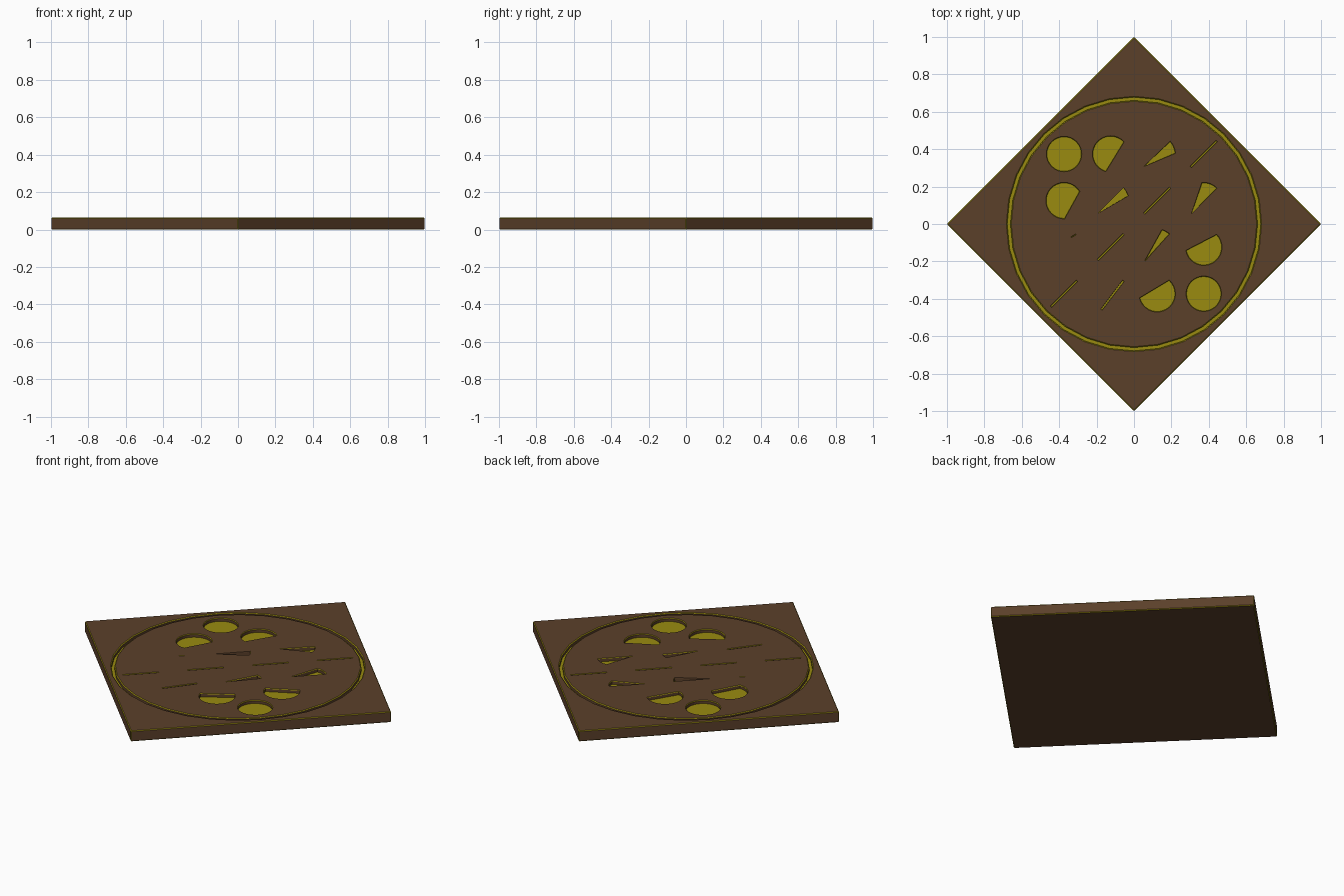
import bpy, bmesh
from math import cos, sin, radians, pi
from mathutils import Vector

if "Cube" in bpy.data.objects:
    bpy.data.objects.remove(bpy.data.objects["Cube"])

H, FLOOR, RIM = 0.063, 0.043, 0.004


def material(name, rgb):
    m = bpy.data.materials.new(name)
    m.diffuse_color = (*rgb, 1)
    m.use_nodes = True
    m.node_tree.nodes["Principled BSDF"].inputs["Base Color"].default_value = m.diffuse_color
    return m


brown = material("brown", (0.105, 0.051, 0.023))
olive = material("olive", (0.32, 0.26, 0.005))


def circle(r, n, cx=0, cy=0):
    return [Vector((cx + r * cos(2 * pi * i / n), cy + r * sin(2 * pi * i / n))) for i in range(n)]


def arcs(cx, cy, r, spans):
    # outline made of circle arcs joined by straight chords
    pts = []
    for a, b in spans:
        n = max(1, round((b - a) / 12))
        steps = [a] if a == b else [a + (b - a) * i / n for i in range(n + 1)]
        pts += [Vector((cx + r * cos(radians(t)), cy + r * sin(radians(t)))) for t in steps]
    return pts


def inset(pts, d):
    # move each outline point inwards along its averaged normal
    out = []
    for i, p in enumerate(pts):
        e1 = (p - pts[i - 1]).normalized()
        e2 = (pts[(i + 1) % len(pts)] - p).normalized()
        n = Vector((-(e1 + e2).y, (e1 + e2).x))
        out.append(p + n.normalized() * d if n.length > 1e-6 else p.copy())
    return out


def loft(bm, loops, closed=False):
    rings = [[bm.verts.new((p.x, p.y, z)) for p in pts] for pts, z in loops]
    pairs = list(zip(rings, rings[1:]))
    if closed:
        pairs.append((rings[-1], rings[0]))
    else:
        bm.faces.new(rings[0][::-1])
        bm.faces.new(rings[-1])
    for a, b in pairs:
        for i in range(len(a)):
            j = (i + 1) % len(a)
            bm.faces.new((a[i], a[j], b[j], b[i]))


def finish(bm, name):
    bmesh.ops.recalc_face_normals(bm, faces=bm.faces)
    me = bpy.data.meshes.new(name)
    bm.to_mesh(me)
    bm.free()
    ob = bpy.data.objects.new(name, me)
    bpy.context.collection.objects.link(ob)
    return ob


# diamond slab with fine chamfers on every edge
bm = bmesh.new()
loft(bm, [(circle(1.0, 4), 0), (circle(1.0, 4), H)])
bmesh.ops.bevel(bm, geom=list(bm.edges), offset=0.004, segments=1, affect='EDGES')
slab = finish(bm, "slab")

# pockets: four by four grid of discs, cut discs, wedges and slits
full = "disc"
slit = [(42, 48), (222, 228)]
grid = [
    [full, [(42, 255)], [(2, 45), (223, 223)], slit],
    [[(30, 272)], [(15, 45), (225, 225)], slit, [(43, 96), (227, 227)]],
    [None, slit, [(47, 75), (227, 229)], [(190, 405)]],
    [slit, [(42, 49), (237, 243)], [(193, 409)], full],
]
bm = bmesh.new()
outlines = [arcs(-0.323, -0.063, 0.015, [(20, 42), (200, 222)])]
for r, row in enumerate(grid):
    for c, shape in enumerate(row):
        cx, cy = -0.374 + 0.249 * c, 0.374 - 0.249 * r
        if shape == full:
            outlines.append(circle(0.095, 32, cx, cy))
        elif shape:
            outlines.append(arcs(cx, cy, 0.098, shape))
for pts in outlines:
    d = 0.003 if len(pts) > 4 else 0.0015
    inner = inset(pts, d)
    loft(bm, [(inner, FLOOR), (inner, H - RIM), (pts, H), (pts, H + 0.02)])

# circular groove
loft(bm, [(circle(r, 32), z) for r, z in (
    (0.661, FLOOR), (0.678, FLOOR), (0.678, H - RIM), (0.683, H), (0.683, H + 0.02),
    (0.656, H + 0.02), (0.656, H), (0.661, H - RIM))], closed=True)
cutter = finish(bm, "pocket_cutter")
cutter.hide_render = True

mod = slab.modifiers.new("pockets", 'BOOLEAN')
mod.operation, mod.solver, mod.object = 'DIFFERENCE', 'EXACT', cutter
dg = bpy.context.evaluated_depsgraph_get()
dg.update()
mesh = bpy.data.meshes.new_from_object(slab.evaluated_get(dg))
slab.modifiers.clear()
slab.data = mesh
bpy.data.objects.remove(cutter)

# olive chamfers and pocket floors, brown elsewhere
mesh.materials.clear()
mesh.materials.append(brown)
mesh.materials.append(olive)
for f in mesh.polygons:
    n, c = f.normal, f.center
    floor = n.z > 0.9 and c.z < H - 0.01
    chamfer = 0.2 < abs(n.z) < 0.97
    corner = c.xy.length > 0.95 and max(abs(n.x), abs(n.y)) > 0.9
    f.material_index = int(floor or chamfer or corner)
